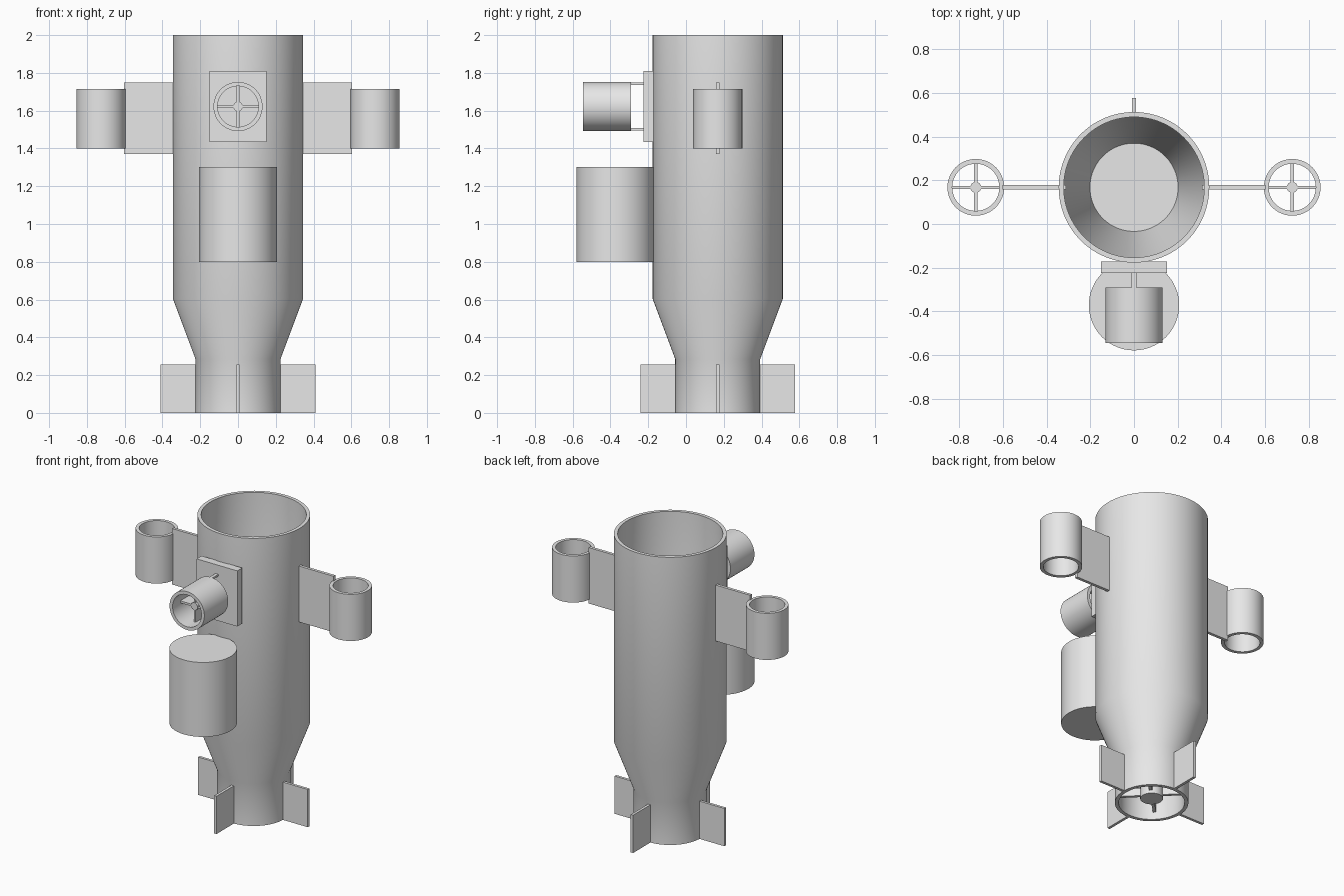
import bpy, bmesh, math
from mathutils import Matrix, Vector

if "Cube" in bpy.data.objects:
    bpy.data.objects.remove(bpy.data.objects["Cube"], do_unlink=True)

grey = bpy.data.materials.new("plain_grey")
grey.use_nodes = True
GREY = (0.8, 0.8, 0.8, 1)
grey.diffuse_color = GREY
grey.node_tree.nodes["Principled BSDF"].inputs["Base Color"].default_value = GREY

CY = 0.168          # hull axis position in y
HULL_R = 0.345
POD_R = 0.13


def finish(name, bm, matrix=Matrix(), smooth=False):
    bmesh.ops.recalc_face_normals(bm, faces=bm.faces)
    me = bpy.data.meshes.new(name)
    bm.to_mesh(me)
    bm.free()
    me.transform(matrix)
    me.materials.append(grey)
    ob = bpy.data.objects.new(name, me)
    bpy.context.collection.objects.link(ob)
    if smooth:
        bpy.ops.object.select_all(action="DESELECT")
        ob.select_set(True)
        bpy.context.view_layer.objects.active = ob
        bpy.ops.object.shade_smooth_by_angle(angle=math.radians(35))
    return ob


def lathe(name, profile, matrix, segments=64):
    """Turn a closed loop of (radius, height) points around z."""
    bm = bmesh.new()
    verts = [bm.verts.new((r, 0, z)) for r, z in profile]
    edges = [bm.edges.new((verts[i - 1], verts[i])) for i in range(len(verts))]
    bmesh.ops.spin(bm, geom=verts + edges, cent=(0, 0, 0), axis=(0, 0, 1),
                   angle=math.tau, steps=segments, use_duplicate=False)
    bmesh.ops.remove_doubles(bm, verts=bm.verts, dist=1e-5)
    return finish(name, bm, matrix, True)


def cylinder(name, radius, z0, z1, matrix, segments=64):
    bm = bmesh.new()
    bmesh.ops.create_cone(bm, cap_ends=True, segments=segments, radius1=radius,
                          radius2=radius, depth=z1 - z0)
    return finish(name, bm, matrix @ Matrix.Translation((0, 0, (z0 + z1) / 2)), True)


def box(name, low, high, matrix=Matrix()):
    low, high = Vector(low), Vector(high)
    bm = bmesh.new()
    bmesh.ops.create_cube(bm, size=1)
    bmesh.ops.scale(bm, vec=high - low, verts=bm.verts)
    return finish(name, bm, matrix @ Matrix.Translation((low + high) / 2))


def pod(name, length, matrix):
    """Open ducted tube with a cross of struts and a hub."""
    h, r = length / 2, 0.108
    lathe(name + "_duct", [(POD_R, -h), (POD_R, h), (r, h), (r, -h)], matrix, 48)
    cylinder(name + "_hub", 0.025, -0.05, 0.05, matrix, 24)
    t, d, e = 0.007, 0.045, r + 0.005
    box(name + "_strut_a", (-e, -t, -d), (e, t, d), matrix)
    box(name + "_strut_b", (-t, -e, -d), (t, e, d), matrix)


hull = Matrix.Translation((0, CY, 0))

# Hollow hull with tapered lower end
lathe("hull", [(0.225, 0), (0.225, 0.285), (HULL_R, 0.605), (HULL_R, 2),
               (0.322, 2), (0.322, 0.61), (0.202, 0.29), (0.202, 0)], hull, 96)
cylinder("hull_floor", 0.206, 0.265, 0.285, hull)

# Tail fins, and the hub with struts inside the tail opening
cylinder("tail_hub", 0.07, 0.03, 0.12, hull, 24)
for i in range(4):
    turn = hull @ Matrix.Rotation(i * math.pi / 2, 4, "Z")
    box(f"tail_fin_{i + 1}", (0.21, -0.009, 0), (0.41, 0.009, 0.255), turn)
    diagonal = turn @ Matrix.Rotation(math.pi / 4, 4, "Z")
    box(f"tail_strut_{i + 1}", (0.06, -0.01, 0.05), (0.21, 0.01, 0.1), diagonal)

# Side pods on flat pylons
for side, s in (("left", 1), ("right", -1)):
    mount = hull @ Matrix.Rotation(0 if s > 0 else math.pi, 4, "Z")
    box(side + "_pylon", (0.312, -0.01, 1.37), (0.603, 0.01, 1.748), mount)
    pod(side + "_pod", 0.315, mount @ Matrix.Translation((0.725, 0, 1.5575)))

# Front pod on its mounting plate
PZ = 1.622
box("front_mount_plate", (-0.152, -0.225, PZ - 0.188), (0.152, -0.172, PZ + 0.188))
pod("front_pod", 0.255,
    Matrix.Translation((0, -0.4175, PZ)) @ Matrix.Rotation(math.pi / 2, 4, "X"))
for label, s in (("upper", 1), ("lower", -1)):
    z = PZ + s * 0.121
    box(label + "_pod_arm", (-0.011, -0.3, z - 0.006), (0.011, -0.22, z + 0.006))

# Front tank
cylinder("front_tank", 0.207, 0.8, 1.303, Matrix.Translation((0, -0.372, 0)))
